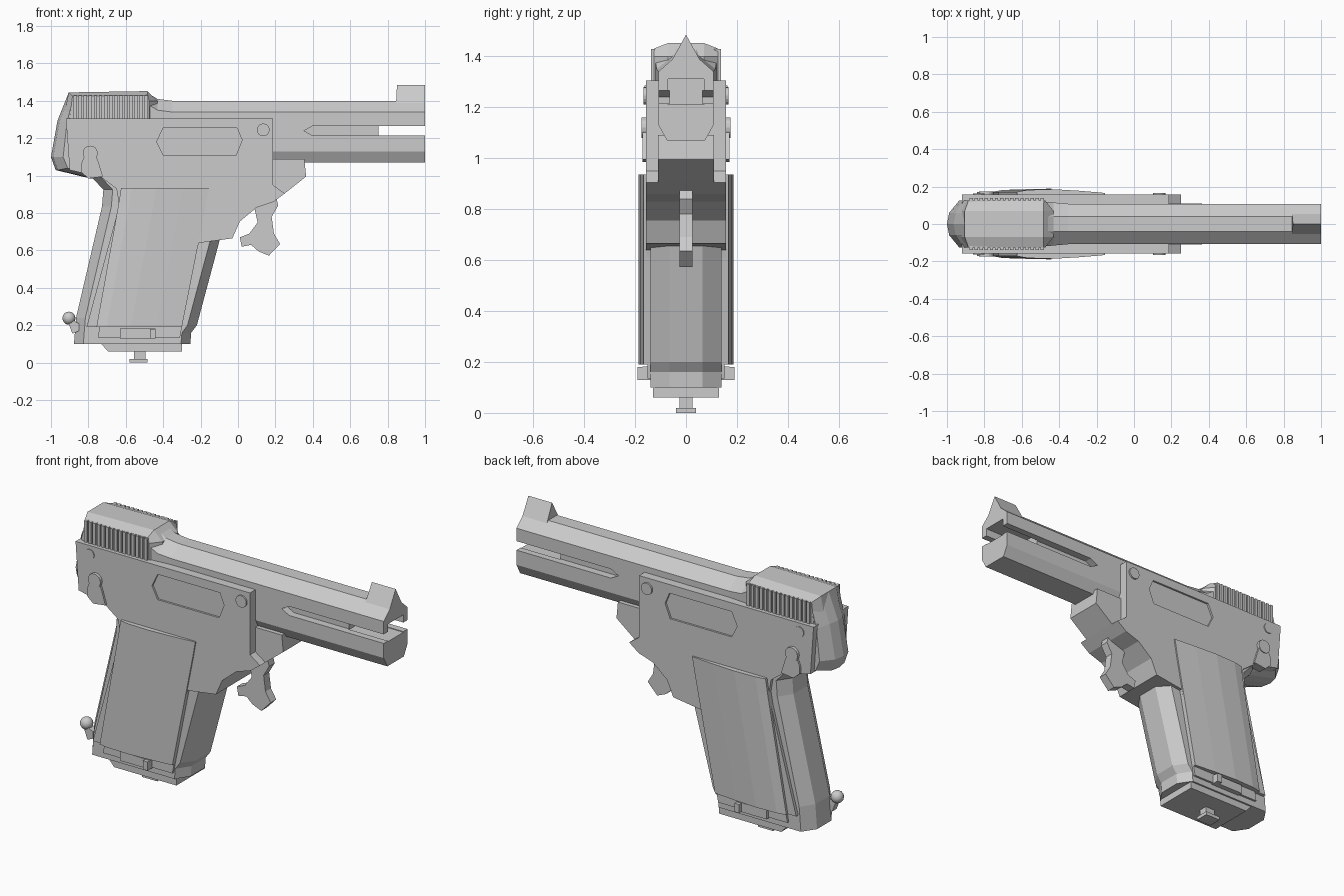
import bpy, bmesh
from math import radians
from mathutils import Vector


def loft(name, rings):
    """Skin a closed solid through rings of equal point count."""
    bm = bmesh.new()
    vs = [[bm.verts.new(p) for p in r] for r in rings]
    n = len(vs[0])
    for a, b in zip(vs, vs[1:]):
        for i in range(n):
            j = (i + 1) % n
            bm.faces.new((a[i], a[j], b[j], b[i]))
    bm.faces.new(vs[0])
    bm.faces.new(vs[-1])
    bmesh.ops.recalc_face_normals(bm, faces=bm.faces)
    me = bpy.data.meshes.new(name)
    bm.to_mesh(me)
    bm.free()
    ob = bpy.data.objects.new(name, me)
    bpy.context.collection.objects.link(ob)
    return ob


def slab(name, layers):
    """Side profiles (x, z) stacked along y: [(y, profile), ...]."""
    return loft(name, [[(x, y, z) for x, z in prof] for y, prof in layers])


def plate(name, prof, y0, y1):
    return slab(name, [(y0, prof), (y1, prof)])


def box(name, x0, x1, y0, y1, z0, z1):
    return plate(name, [(x0, z0), (x1, z0), (x1, z1), (x0, z1)], y0, y1)


def cut(target, cutter):
    cutter.hide_render = True
    m = target.modifiers.new("cut", 'BOOLEAN')
    m.operation, m.object, m.solver = 'DIFFERENCE', cutter, 'EXACT'
    bpy.context.view_layer.objects.active = target
    bpy.ops.object.modifier_apply(modifier=m.name)
    bpy.data.objects.remove(cutter)


def disc(name, x, z, r, y, depth):
    bpy.ops.mesh.primitive_cylinder_add(vertices=16, radius=r, depth=depth,
                                        location=(x, y, z), rotation=(radians(90), 0, 0))
    bpy.context.object.name = name


SIDES = ((-1, "right"), (1, "left"))

# Frame with recessed side panels
frame = plate("frame", [
    (-0.92, 1.305), (0.187, 1.305), (0.187, 0.95), (0.25, 0.905), (0.19, 0.86),
    (0.10, 0.83), (0.01, 0.755), (-0.03, 0.665), (-0.21, 0.64), (-0.32, 0.19),
    (-0.81, 0.19), (-0.635, 0.84), (-0.65, 0.93), (-0.73, 0.99), (-0.90, 1.03)], -0.158, 0.158)
recess = [(-0.435, 1.18), (-0.40, 1.255), (-0.005, 1.255), (0.022, 1.19),
          (-0.01, 1.11), (-0.40, 1.11)]
for s, side in SIDES:
    cut(frame, plate("recess_cutter", recess, s * 0.147, s * 0.25))

# Lug under the barrel
plate("barrel_lug", [(0.15, 1.09), (0.355, 1.09), (0.364, 0.995), (0.25, 0.905),
                     (0.15, 0.905)], -0.11, 0.11)

# Barrel, flared up where it meets the slide
def barrel_ring(x, top, w):
    half = [(0.04, top), (w, top - 0.06), (w, 1.13), (0.075, 1.07)]
    return [(x, y, z) for y, z in half] + [(x, -y, z) for y, z in reversed(half)]

barrel = loft("barrel", [barrel_ring(-0.48, 1.44, 0.12), barrel_ring(-0.43, 1.41, 0.115),
                         barrel_ring(-0.35, 1.40, 0.108), barrel_ring(1.0, 1.40, 0.108)])
cut(barrel, box("muzzle_cutter", 0.75, 1.1, -0.07, 0.07, 1.21, 1.31))
slot = [(0.353, 1.24), (0.40, 1.266), (1.1, 1.266), (1.1, 1.214), (0.40, 1.214)]
for s, side in SIDES:
    cut(barrel, plate("slot_cutter", slot, s * 0.065, s * 0.2))

# Front sight
loft("front_sight", [[(x, -0.055, 1.385), (x, 0.055, 1.385), (x + d, 0, 1.485)]
                     for x, d in ((0.845, 0.005), (1.0, 0))])

# Slide: upper block, rounded tail
mid = [(-0.935, 1.30), (-0.905, 1.445), (-0.485, 1.452), (-0.43, 1.40), (-0.43, 1.30)]
edge = [(-0.90, 1.30), (-0.885, 1.425), (-0.485, 1.43), (-0.475, 1.40), (-0.475, 1.30)]
slab("slide_top", [(-0.126, edge), (-0.07, mid), (0.07, mid), (0.126, edge)])
tail_mid = [(-0.70, 1.0), (-0.79, 0.985), (-0.975, 1.03), (-1.0, 1.10), (-0.965, 1.295),
            (-0.905, 1.445), (-0.70, 1.445)]
tail_out = [(-0.70, 1.02), (-0.79, 1.01), (-0.91, 1.04), (-0.935, 1.10), (-0.915, 1.28),
            (-0.885, 1.40), (-0.70, 1.40)]
tail_low = [(x + 0.012, z) for x, z in tail_mid]
slab("slide_tail", [(-0.125, tail_out), (-0.06, tail_low), (0, tail_mid),
                    (0.06, tail_low), (0.125, tail_out)])

# Grasping ridges
for s, side in SIDES:
    for i in range(15):
        x = -0.88 + i * 0.0272
        box(f"slide_ridge_{side}_{i}", x, x + 0.018, s * 0.11, s * 0.138, 1.30, 1.428)

# Grip core with rounded front and back straps
core = [(-0.79, 1.0), (-0.72, 0.925), (-0.727, 0.835), (-0.866, 0.24), (-0.877, 0.10),
        (-0.255, 0.10), (-0.25, 0.16), (-0.22, 0.20), (-0.098, 0.655), (-0.1, 1.0)]
inset = [0.05] * 5 + [-0.05] * 5
core_out = [(x + d, z) for (x, z), d in zip(core, inset)]
slab("grip_core", [(-0.14, core_out), (-0.065, core), (0.065, core), (0.14, core_out)])

# Bowed grip panels, bottom bands and clips
bow = [(0, 0.172), (0.12, 0.182), (0.4, 0.186), (0.7, 0.178), (1, 0.166)]
for s, side in SIDES:
    rings = []
    for xa, xb, z in ((-0.625, -0.155, 0.935), (-0.64, -0.172, 0.84), (-0.757, -0.30, 0.19)):
        w = xb - xa
        rings.append([(xa + u * w, s * y, z) for u, y in bow]
                     + [(xb, s * 0.14, z), (xa, s * 0.14, z)])
    loft(f"grip_panel_{side}", rings)
    plate(f"bottom_band_{side}", [(-0.74, 0.19), (-0.75, 0.135), (-0.31, 0.135), (-0.30, 0.19)],
          s * 0.12, s * 0.152)
    box(f"bottom_clip_{side}", -0.63, -0.44, s * 0.13, s * 0.17, 0.13, 0.182)
    box(f"clip_stop_{side}", -0.47, -0.44, s * 0.16, s * 0.19, 0.13, 0.18)

    # Pins and safety lever
    disc(f"front_pin_{side}", 0.135, 1.245, 0.034, s * 0.155, 0.024)
    disc(f"rear_pin_{side}", -0.83, 1.255, 0.03, s * 0.155, 0.016)
    disc(f"lever_hub_{side}", -0.79, 1.12, 0.04, s * 0.16, 0.03)
    lever = [(-0.82, 1.11), (-0.76, 1.11), (-0.745, 1.07), (-0.722, 0.995),
             (-0.80, 0.985), (-0.84, 1.02), (-0.84, 1.06)]
    plate(f"safety_lever_{side}", lever, s * 0.12, s * 0.17)

# Magazine base with catch stud
plate("magazine_base", [(-0.735, 0.105), (-0.695, 0.06), (-0.30, 0.06), (-0.30, 0.105)],
      -0.13, 0.13)
box("catch_stem", -0.555, -0.495, -0.025, 0.025, 0.015, 0.07)
box("catch_foot", -0.58, -0.485, -0.04, 0.04, 0.0, 0.02)

# Trigger
plate("trigger", [(0.20, 0.90), (0.215, 0.84), (0.18, 0.78), (0.192, 0.69), (0.225, 0.635),
                  (0.165, 0.572), (0.11, 0.595), (0.07, 0.63), (0.02, 0.62), (0.01, 0.67),
                  (0.06, 0.69), (0.105, 0.75), (0.08, 0.86)], -0.025, 0.025)

# Lanyard ball on its bracket
plate("lanyard_bracket", [(-0.91, 0.22), (-0.885, 0.155), (-0.85, 0.17), (-0.85, 0.21),
                          (-0.89, 0.23)], -0.10, -0.06)
bpy.ops.mesh.primitive_uv_sphere_add(segments=16, ring_count=8, radius=0.035,
                                     location=(-0.904, -0.08, 0.238))
bpy.context.object.name = "lanyard_ball"
bpy.ops.object.shade_smooth_by_angle()
